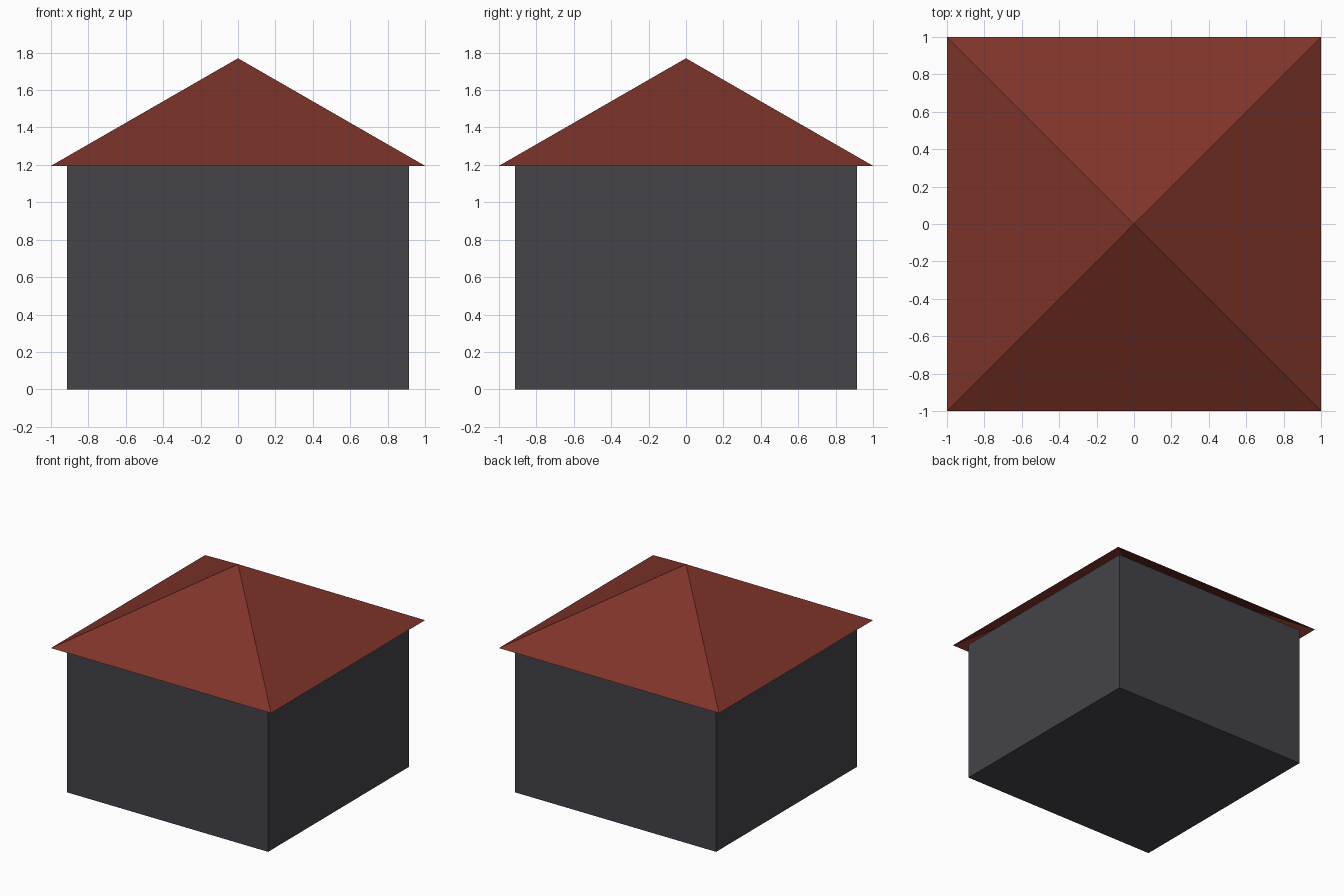
import bpy
import bmesh

if "Cube" in bpy.data.objects:
    bpy.data.objects.remove(bpy.data.objects["Cube"])

WALL_HALF, EAVE_HALF = 0.914, 1.0
EAVE_Z, APEX_Z = 1.195, 1.77


def material(name, rgb):
    mat = bpy.data.materials.new(name)
    mat.diffuse_color = (*rgb, 1.0)
    mat.use_nodes = True
    mat.node_tree.nodes["Principled BSDF"].inputs["Base Color"].default_value = mat.diffuse_color
    return mat


def add_object(name, bm, mat):
    bmesh.ops.recalc_face_normals(bm, faces=bm.faces)
    mesh = bpy.data.meshes.new(name)
    bm.to_mesh(mesh)
    bm.free()
    mesh.materials.append(mat)
    obj = bpy.data.objects.new(name, mesh)
    bpy.context.collection.objects.link(obj)
    return obj


# Walls: a plain box standing on the ground
bm = bmesh.new()
bmesh.ops.create_cube(bm, size=1.0)
for v in bm.verts:
    v.co.x *= 2 * WALL_HALF
    v.co.y *= 2 * WALL_HALF
    v.co.z = (v.co.z + 0.5) * EAVE_Z
add_object("walls", bm, material("dark_grey", (0.058, 0.056, 0.067)))

# Roof: four slopes meeting at the apex, open underneath, overhanging the walls
bm = bmesh.new()
corners = [bm.verts.new((x * EAVE_HALF, y * EAVE_HALF, EAVE_Z))
           for x, y in ((-1, -1), (1, -1), (1, 1), (-1, 1))]
apex = bm.verts.new((0, 0, APEX_Z))
for i in range(4):
    bm.faces.new((corners[i], corners[(i + 1) % 4], apex))
add_object("roof", bm, material("brick_red", (0.209, 0.034, 0.022)))
